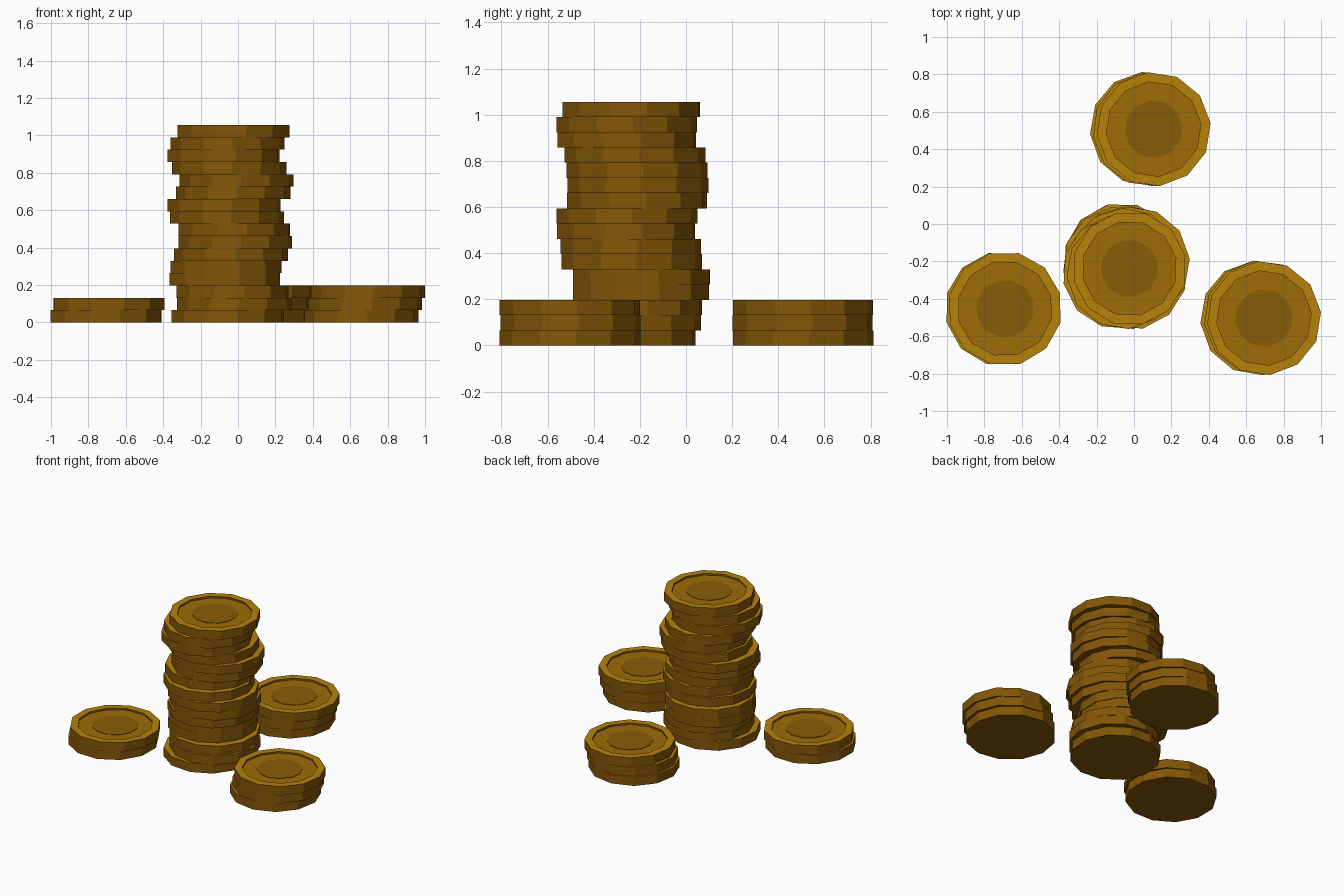
import bpy, bmesh
from math import sin, cos, tau, radians

if "Cube" in bpy.data.objects:
    bpy.data.objects.remove(bpy.data.objects["Cube"])

SIDES, H = 12, 0.066


def material(name, rgb):
    m = bpy.data.materials.new(name)
    m.diffuse_color = (*rgb, 1)
    m.use_nodes = True
    m.node_tree.nodes["Principled BSDF"].inputs["Base Color"].default_value = m.diffuse_color
    return m


mats = [material("edge_gold", (0.225, 0.092, 0.002)),
        material("rim_gold", (0.47, 0.22, 0.003)),
        material("face_gold", (0.34, 0.15, 0.002)),
        material("centre_gold", (0.25, 0.11, 0.002))]

# Coin mesh: (radius, height, material of the band leading to this ring)
profile = [(0.306, 0, 0), (0.306, H, 0), (0.254, H, 1),
           (0.254, H - 0.013, 0), (0.155, H - 0.013, 2),
           (0.155, H - 0.010, 0)]
bm = bmesh.new()
rings = [[bm.verts.new((r * cos(tau * i / SIDES), r * sin(tau * i / SIDES), z))
          for i in range(SIDES)] for r, z, _ in profile]
for k in range(1, len(rings)):
    a, b = rings[k - 1], rings[k]
    for i in range(SIDES):
        j = (i + 1) % SIDES
        bm.faces.new((a[i], a[j], b[j], b[i])).material_index = profile[k][2]
bm.faces.new(rings[0][::-1]).material_index = 0
bm.faces.new(rings[-1]).material_index = 3
coin = bpy.data.meshes.new("coin")
bm.to_mesh(coin)
bm.free()
for m in mats:
    coin.materials.append(m)


def stack(name, coins):
    """Pile coins given as (x, y, turn in degrees), bottom first."""
    for n, (x, y, turn) in enumerate(coins):
        ob = bpy.data.objects.new(f"{name}_coin_{n + 1}", coin)
        ob.location = (x, y, n * H)
        ob.rotation_euler.z = radians(turn)
        bpy.context.collection.objects.link(ob)


# Tall wobbling stack
stack("tall_stack", [
    (-0.055, -0.26, 10), (-0.02, -0.24, 5), (-0.03, -0.23, 12),
    (-0.07, -0.195, 15), (-0.065, -0.193, 14), (-0.038, -0.235, 4),
    (-0.015, -0.24, 6), (-0.02, -0.26, 13), (-0.058, -0.255, 4),
    (-0.075, -0.213, 8), (-0.025, -0.207, 3), (-0.007, -0.212, 5),
    (-0.047, -0.22, 3), (-0.077, -0.257, 12), (-0.055, -0.257, 5),
    (-0.024, -0.238, 13)])

# Short stacks around it
stack("right_stack", [(0.66, -0.503, 5), (0.68, -0.5, 7), (0.695, -0.503, 6)])
stack("back_stack", [(0.07, 0.508, 5), (0.085, 0.505, 8), (0.105, 0.507, 6)])
stack("left_stack", [(-0.705, -0.453, 14), (-0.69, -0.453, 16)])
